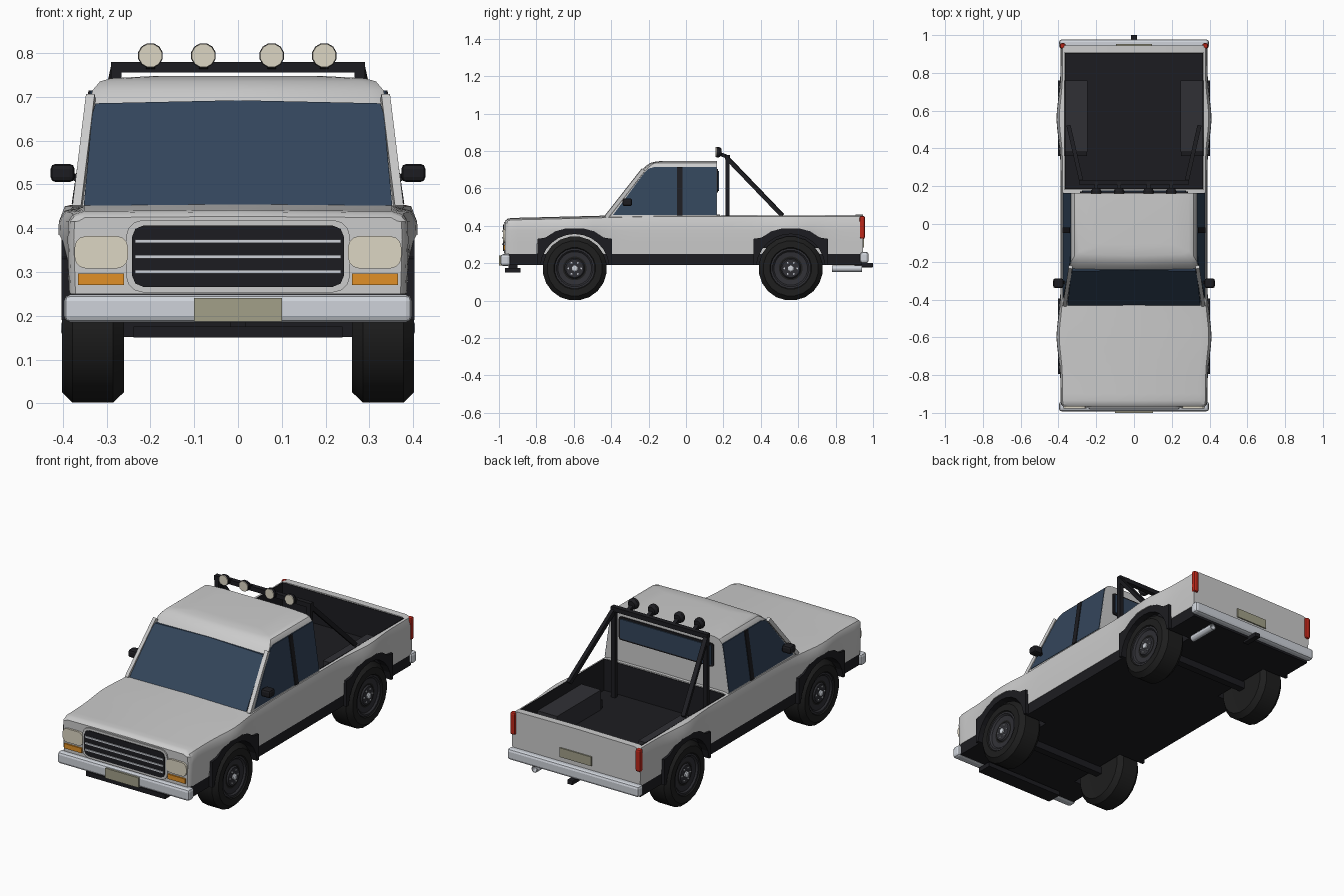
import bpy, bmesh, math
from mathutils import Vector

if "Cube" in bpy.data.objects:
    bpy.data.objects.remove(bpy.data.objects["Cube"])

def mat(name, r, g, b):
    m = bpy.data.materials.new(name)
    m.diffuse_color = (r, g, b, 1)
    m.use_nodes = True
    m.node_tree.nodes["Principled BSDF"].inputs["Base Color"].default_value = m.diffuse_color
    return m

BLACK = mat("black_trim", .012, .012, .015)
DARK = mat("dark_grey", .03, .03, .036)
TYRE = mat("rubber", .013, .013, .013)
GLASS = mat("glass", .033, .06, .105)
CHROME = mat("chrome", .62, .65, .7)
CREAM = mat("lamp", .72, .67, .55)
ORANGE = mat("indicator", .75, .28, .02)
RED = mat("tail_red", .5, .02, .01)
PLATE = mat("plate", .36, .35, .25)

def obj(name, verts, faces, m=None, smooth=False, bevel=0):
    me = bpy.data.meshes.new(name)
    me.from_pydata([tuple(v) for v in verts], [], faces)
    bm = bmesh.new()
    bm.from_mesh(me)
    bmesh.ops.remove_doubles(bm, verts=bm.verts, dist=1e-5)
    bmesh.ops.recalc_face_normals(bm, faces=bm.faces)
    if bevel:
        bmesh.ops.bevel(bm, geom=bm.edges[:], offset=bevel, segments=2, profile=.5, affect='EDGES')
    bm.to_mesh(me)
    bm.free()
    o = bpy.data.objects.new(name, me)
    bpy.context.collection.objects.link(o)
    if m:
        me.materials.append(m)
    if smooth:
        smooth_obj(o)
    return o

def activate(o):
    bpy.ops.object.select_all(action='DESELECT')
    o.select_set(True)
    bpy.context.view_layer.objects.active = o

def smooth_obj(o):
    activate(o)
    bpy.ops.object.shade_smooth_by_angle(angle=math.radians(30))

def loft(name, rings, m=None, smooth=False, bevel=0):
    n = len(rings[0])
    faces = [(i*n+j, i*n+(j+1) % n, (i+1)*n+(j+1) % n, (i+1)*n+j)
             for i in range(len(rings)-1) for j in range(n)]
    faces += [tuple(range(n)), tuple((len(rings)-1)*n+j for j in range(n))]
    return obj(name, [v for r in rings for v in r], faces, m, smooth, bevel)

def prism(name, pts, off, m=None, bevel=0):
    return loft(name, [pts, [Vector(p)+Vector(off) for p in pts]], m, bevel=bevel)

def box(name, lo, hi, m=None, bevel=0):
    (a, b, c), (d, e, f) = lo, hi
    return prism(name, [(a, b, c), (d, b, c), (d, e, c), (a, e, c)], (0, 0, f-c), m, bevel)

def bar(name, a, b, w, m):
    a, b = Vector(a), Vector(b)
    d = (b-a).normalized()
    u = d.cross(Vector((0, 0, 1)) if abs(d.z) < .9 else Vector((0, 1, 0))).normalized()*w/2
    v = d.cross(u).normalized()*w/2
    return prism(name, [a+u+v, a-u+v, a-u-v, a+u-v], b-a, m)

def panel(name, cx, cz, hw, hh, r, y0, y1, m=None, steps=3):
    # rounded rectangle facing along y
    pts = []
    for k, (sx, sz) in enumerate([(1, 1), (-1, 1), (-1, -1), (1, -1)]):
        for i in range(steps+1):
            t = math.pi/2*(k+i/steps)
            pts.append((cx+sx*(hw-r)+r*math.cos(t), y0, cz+sz*(hh-r)+r*math.sin(t)))
    return prism(name, pts, (0, y1-y0, 0), m)

def lathe(name, prof, centre, axis, seg, m, smooth=True):
    # profile of (distance along axis, radius)
    rings = []
    for h, r in prof:
        ring = []
        for i in range(seg):
            c, s = r*math.cos(2*math.pi*(i+.5)/seg), r*math.sin(2*math.pi*(i+.5)/seg)
            ring.append(Vector(centre)+Vector((h, c, s) if axis == 'x' else (c, h, s)))
        rings.append(ring)
    return loft(name, rings, m, smooth)

def cut(o, cutters):
    for c in cutters:
        md = o.modifiers.new("cut", 'BOOLEAN')
        md.object, md.operation, md.solver = c, 'DIFFERENCE', 'EXACT'
        activate(o)
        bpy.ops.object.modifier_apply(modifier=md.name)

WHEELS, WZ = (-.595, .56), .172

# body shell with swelling fenders
rings = []
ys = [-.967, -.955, -.935] + [-.9+.05*i for i in range(37)] + [.945]
for y in ys:
    b = sum(.022*math.exp(-((y-c)/.13)**2) for c in WHEELS)
    t = .438 + .02*min(1, (y+.967)/.8)
    d = {-.967: .014, -.955: .004}.get(y, 0)
    t -= d
    half = [(.385-d, .25), (.387+.4*b-d, .31), (.389+b-d, .375), (.387+b-d, .415),
            (.378+.8*b-d, t-.008), (.35, t), (0, t+.003)]
    rings.append([(x, y, z) for x, z in half] + [(-x, y, z) for x, z in half[-2::-1]])
body = loft("body_shell", rings)
chassis = box("chassis_and_sills", (-.383, -.95, .19), (.383, .94, .252), BLACK)

# wheel arches: openings and black liners
arch = [(-.2, .19), (-.2, .33), (-.155, .337), (-.105, .37), (-.05, .385), (.05, .385),
        (.105, .37), (.155, .337), (.2, .33), (.2, .19)]
cutters = [box("bed_cutter", (-.367, .183, .28), (.367, .907, .7))]
for s in (1, -1):
    for yc in WHEELS:
        out = [(s*.25, yc+y, z if z > .2 else .1) for y, z in arch]
        cutters.append(prism("arch_cutter", out, (s*.25, 0, 0)))
        inner = [(.184*math.cos(t), WZ+.184*math.sin(t))
                 for t in [.1+(math.pi-.2)*i/12 for i in range(13)]]
        prism("wheel_arch_liner", [(s*.25, yc+y, z) for y, z in arch+inner], (s*.153, 0, 0), BLACK)
cut(body, cutters)
cut(chassis, cutters[1:])
smooth_obj(body)
for c in cutters:
    bpy.data.objects.remove(c)

# load bed liner and wheel boxes
x, a, e, lo, hi = .366, .184, .906, .282, .455
liner = obj("bed_liner", [(-x, a, lo), (x, a, lo), (x, e, lo), (-x, e, lo),
                          (-x, a, hi), (x, a, hi), (x, e, hi), (-x, e, hi)],
            [(0, 1, 2, 3), (0, 1, 5, 4), (1, 2, 6, 5), (2, 3, 7, 6), (3, 0, 4, 7)], BLACK)
liner.modifiers.new("thickness", 'SOLIDIFY').thickness = .004
for s in (1, -1):
    box("bed_wheel_box", (s*.245, .38, .28), (s*.364, .76, .392), DARK)

# cab
cab = []
for z, yf, w in [(.44, -.43, .375), (.69, -.235, .338), (.715, -.213, .332),
                 (.735, -.185, .315), (.742, -.16, .29), (.747, -.12, .2)]:
    cab.append([(-w, .165, z), (-w, yf+.015, z), (-w+.03, yf, z), (0, yf-.008, z),
                (w-.03, yf, z), (w, yf+.015, z), (w, .165, z)])
loft("cab", cab, None, True)

# glass
def wx(z): return .375-.148*(z-.44)
def fy(z): return -.43+.78*(z-.44)
prism("windscreen", [(px, fy(z)-.011, z) for px, z in
      [(-.352, .452), (.352, .452), (.333, .66), (.325, .685), (0, .692), (-.325, .685), (-.333, .66)]],
      (0, .015, 0), GLASS)
for s in (1, -1):
    prism("side_window", [(s*(wx(z)+.003), y, z) for y, z in
          [(-.39, .458), (-.225, .68), (-.2, .705), (-.17, .714), (.164, .714), (.164, .458)]],
          (-s*.01, 0, 0), GLASS)
    prism("door_pillar", [(s*(wx(z)+.007), y, z) for y, z in
          [(-.048, .455), (-.048, .714), (-.018, .714), (-.018, .455)]], (-s*.014, 0, 0), BLACK)
    bar("windscreen_pillar", (s*.367, -.428, .445), (s*.336, -.228, .70), .02, None)
    # door mirrors
    box("mirror", (s*.373, -.34, .505), (s*.428, -.288, .547), BLACK, .012)
    bar("mirror_arm", (s*.36, -.31, .512), (s*.39, -.31, .522), .016, BLACK)
panel("rear_window_frame", 0, .64, .285, .063, .012, .16, .172, BLACK)
panel("rear_window", 0, .64, .274, .053, .008, .16, .177, GLASS)

# front end
panel("grille_surround", 0, .336, .256, .083, .04, -.974, -.95)
panel("grille", 0, .336, .242, .07, .026, -.978, -.95, BLACK, 2)
for z in (.3, .335, .37):
    box("grille_bar", (-.235, -.983, z-.004), (.235, -.96, z+.004), CHROME)
for s in (1, -1):
    panel("headlight", s*.312, .345, .061, .037, .026, -.978, -.95, CREAM)
    box("indicator", (s*.26, -.976, .27), (s*.365, -.95, .296), ORANGE)
box("front_bumper", (-.397, -.992, .185), (.397, -.94, .248), CHROME, .014)
box("front_plate", (-.1, -1.0, .187), (.1, -.98, .241), PLATE)
box("skid_bar", (-.238, -.968, .15), (.238, -.885, .175), BLACK)
box("skid_bracket", (-.017, -.95, .17), (.017, -.9, .195), BLACK)

# rear end
box("rear_bumper", (-.397, .93, .2), (.397, .977, .26), CHROME, .014)
box("rear_plate", (-.095, .94, .285), (.095, .952, .335), PLATE)
box("hitch", (-.016, .9, .178), (.016, 1.0, .202), BLACK, .003)
lathe("exhaust", [(.78, .018), (.94, .018), (.94, .014), (.9, .014)], (.255, 0, .17), 'y', 12, CHROME)
for s in (1, -1):
    box("tail_light", (s*.362, .928, .33), (s*.393, .957, .453), RED, .01)

# roll bar with spotlights
box("roll_bar_top", (-.29, .208, .755), (.29, .234, .779), BLACK)
for s in (1, -1):
    box("roll_bar_post", (s*.266, .21, .285), (s*.29, .232, .77), BLACK)
    bar("roll_bar_brace", (s*.278, .222, .76), (s*.345, .515, .455), .022, BLACK)
for px in (-.2, -.079, .077, .197):
    lathe("spotlight", [(.162, .029), (.176, .029), (.19, .02)], (px, 0, .794), 'y', 12, BLACK)
    lathe("spotlight_lens", [(.158, .027), (.164, .028)], (px, 0, .794), 'y', 12, CREAM)
    bar("spotlight_bracket", (px, .18, .785), (px, .222, .768), .02, BLACK)

# wheels
for s in (1, -1):
    for yc in WHEELS:
        c = (0, yc, WZ)
        lathe("tyre", [(s*h, r) for h, r in [(.262, .105), (.26, .148), (.285, .172), (.378, .172),
              (.402, .148), (.402, .112), (.385, .1)]], c, 'x', 20, TYRE)
        lathe("rim", [(s*h, r) for h, r in [(.27, .1), (.396, .108), (.396, .098), (.388, .09),
              (.384, .055), (.392, .048), (.392, .02)]], c, 'x', 20, DARK)
        lathe("hub_cap", [(s*.385, .016), (s*.4, .016), (s*.404, .01)], c, 'x', 10, CHROME)
        for i in range(6):
            t = math.pi/3*i
            lathe("wheel_nut", [(s*.388, .005), (s*.397, .005)],
                  (0, yc+.034*math.cos(t), WZ+.034*math.sin(t)), 'x', 6, CHROME, False)
# axles
for yc in WHEELS:
    bar("axle", (-.3, yc, WZ), (.3, yc, WZ), .04, BLACK)
